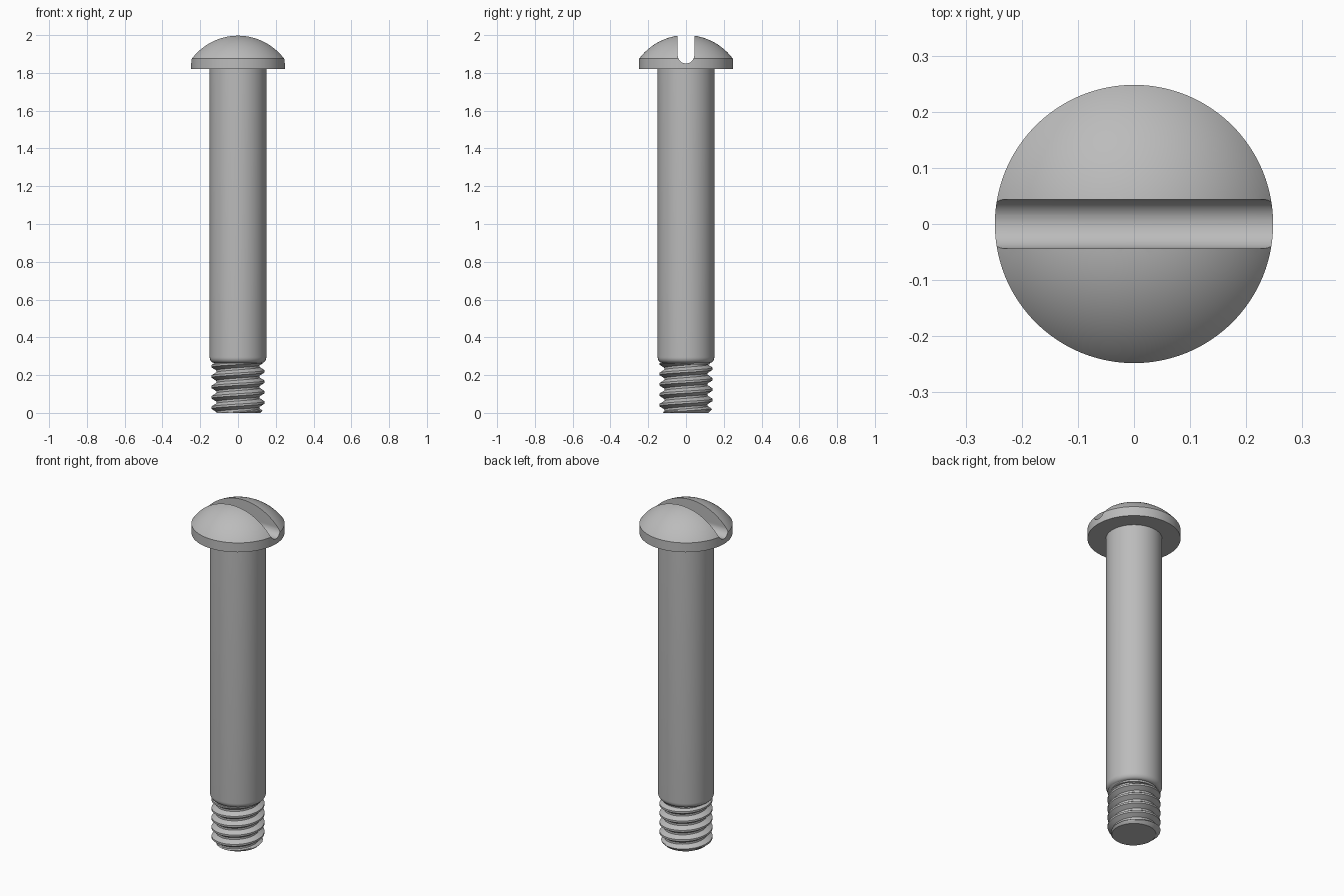
import bpy, bmesh
from math import sin, cos, pi, sqrt, radians

cube = bpy.data.objects.get("Cube")
if cube:
    bpy.data.objects.remove(cube, do_unlink=True)

SEGMENTS = 96
steel = bpy.data.materials.new("grey_steel")
steel.use_nodes = True
steel.diffuse_color = (0.5, 0.5, 0.5, 1)
steel.node_tree.nodes["Principled BSDF"].inputs["Base Color"].default_value = (0.5, 0.5, 0.5, 1)


def make_object(name, bm):
    bmesh.ops.recalc_face_normals(bm, faces=bm.faces)
    mesh = bpy.data.meshes.new(name)
    bm.to_mesh(mesh)
    bm.free()
    mesh.materials.append(steel)
    obj = bpy.data.objects.new(name, mesh)
    bpy.context.collection.objects.link(obj)
    return obj


def select(obj):
    bpy.ops.object.select_all(action="DESELECT")
    obj.select_set(True)
    bpy.context.view_layer.objects.active = obj


def smooth(obj):
    select(obj)
    bpy.ops.object.shade_smooth_by_angle(angle=radians(30))


def skin(rows):
    """Join rows of points into a closed surface."""
    bm = bmesh.new()
    grid = [[bm.verts.new(p) for p in row] for row in rows]
    for low, high in zip(grid, grid[1:]):
        for i in range(len(low) - 1):
            bm.faces.new((low[i], low[i + 1], high[i + 1], high[i]))
    bmesh.ops.remove_doubles(bm, verts=bm.verts, dist=1e-5)
    bmesh.ops.holes_fill(bm, edges=[e for e in bm.edges if e.is_boundary], sides=0)
    return bm


def lathe(name, profile):
    angles = [2 * pi * i / SEGMENTS for i in range(SEGMENTS + 1)]
    return make_object(name, skin([[(r * cos(a), r * sin(a), z) for a in angles]
                                   for r, z in profile]))


# Domed head: straight rim below a spherical cap
HEAD_R, HEAD_BASE, RIM_TOP, TOP = 0.248, 1.82, 1.875, 2.0
rise = TOP - RIM_TOP
dome_r = (HEAD_R ** 2 + rise ** 2) / (2 * rise)
profile = [(HEAD_R, HEAD_BASE)]
for i in range(24):
    r = HEAD_R * sin(pi / 2 * (1 - i / 24))
    profile.append((r, TOP - dome_r + sqrt(dome_r ** 2 - r ** 2)))
profile.append((0, TOP))
head = lathe("head", profile)

# Round-bottomed driver slot cut along x
SLOT_R, SLOT_BOTTOM = 0.044, 1.85
outline = [(SLOT_R, TOP + 0.1), (-SLOT_R, TOP + 0.1)]
for i in range(25):
    a = pi + pi * i / 24
    outline.append((SLOT_R * cos(a), SLOT_BOTTOM + SLOT_R + SLOT_R * sin(a)))
bm = bmesh.new()
face = bm.faces.new([bm.verts.new((-0.4, y, z)) for y, z in outline])
side = bmesh.ops.extrude_face_region(bm, geom=[face])["geom"]
bmesh.ops.translate(bm, vec=(0.8, 0, 0),
                    verts=[v for v in side if isinstance(v, bmesh.types.BMVert)])
cutter = make_object("slot_cutter", bm)
cutter.hide_render = True
cut = head.modifiers.new("slot", "BOOLEAN")
cut.operation = "DIFFERENCE"
cut.solver = "EXACT"
cut.object = cutter
select(head)
bpy.ops.object.modifier_apply(modifier=cut.name)
bpy.data.objects.remove(cutter, do_unlink=True)
smooth(head)

# Plain shank with a rounded shoulder at its lower end
SHANK_R, FILLET = 0.15, 0.03
profile = [(0.125, 0.255)]
for i in range(9):
    a = pi / 2 * i / 8
    profile.append((SHANK_R - FILLET * (1 - sin(a)) * 0.8, 0.295 - FILLET * cos(a)))
profile.append((SHANK_R, HEAD_BASE + 0.01))
smooth(lathe("shank", profile))

# Helical thread: rows follow the helix and are trimmed flat at both ends
PITCH, ROOT, CREST, THREAD_TOP = 0.055, 0.115, 0.141, 0.265
STEPS = 10


def thread_point(row, i):
    turn = i / SEGMENTS
    z = min(max((row / STEPS + turn) * PITCH, 0), THREAD_TOP)
    phase = (z / PITCH - turn) % 1
    distance = min(phase, 1 - phase)
    ridge = min(max((0.4 - distance) / 0.3, 0), 1)
    r = min(ROOT + (CREST - ROOT) * ridge, 0.118 + z)
    return r * cos(2 * pi * turn), r * sin(2 * pi * turn), z


last = int(THREAD_TOP / PITCH * STEPS) + 2
thread = make_object("thread", skin([[thread_point(row, i) for i in range(SEGMENTS + 1)]
                                     for row in range(-STEPS, last)]))
smooth(thread)
